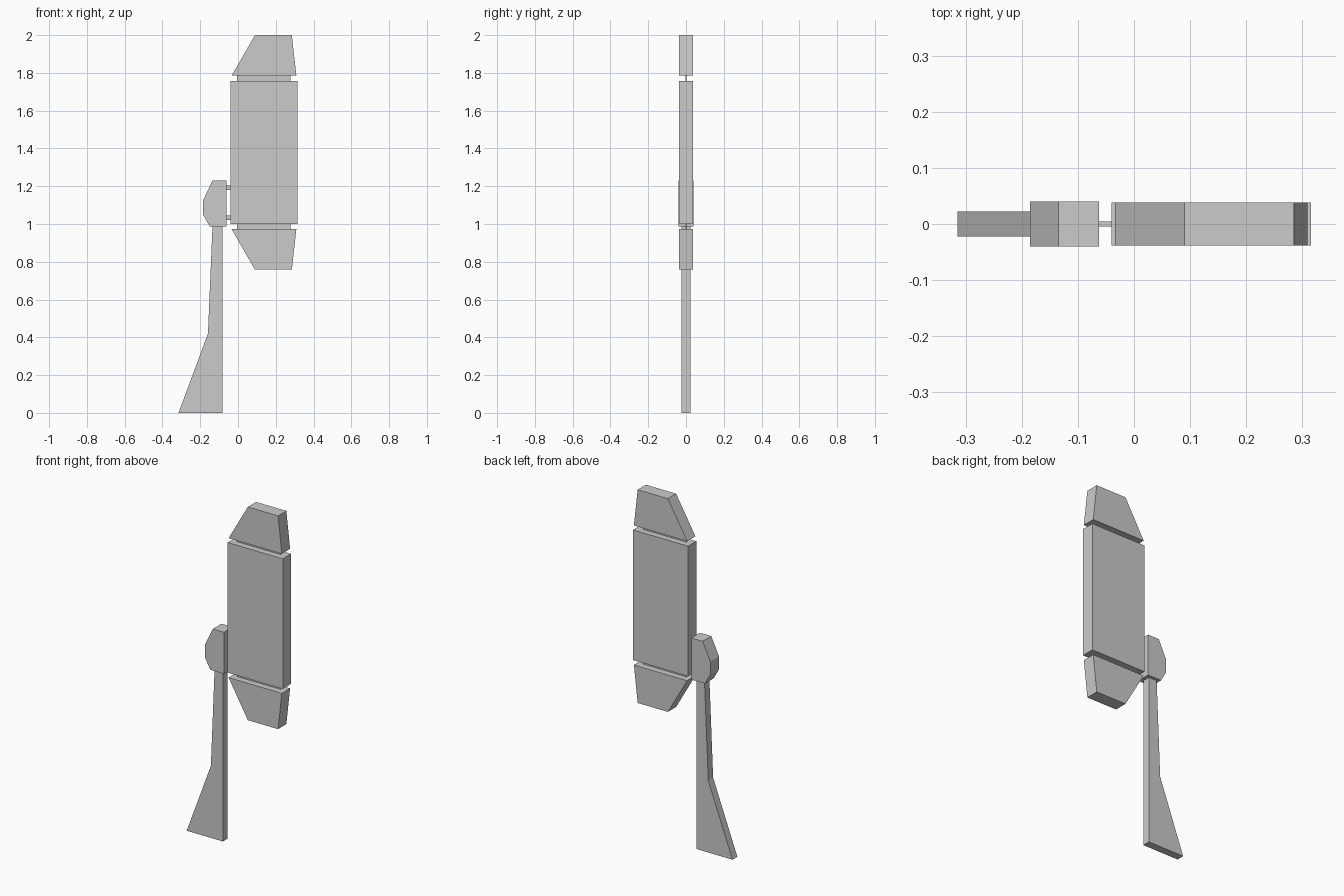
import bpy
import bmesh

cube = bpy.data.objects.get("Cube")
if cube:
    bpy.data.objects.remove(cube, do_unlink=True)

grey = bpy.data.materials.new("plain_grey")
grey.use_nodes = True
colour = (0.6, 0.6, 0.6, 1)
grey.diffuse_color = colour
grey.node_tree.nodes["Principled BSDF"].inputs["Base Color"].default_value = colour


def slab(name, outline, depth):
    """Extrude an x-z outline evenly about y = 0."""
    bm = bmesh.new()
    face = bm.faces.new([bm.verts.new((x, -depth / 2, z)) for x, z in outline])
    result = bmesh.ops.extrude_face_region(bm, geom=[face])
    back = [v for v in result["geom"] if isinstance(v, bmesh.types.BMVert)]
    bmesh.ops.translate(bm, verts=back, vec=(0, depth, 0))
    bmesh.ops.recalc_face_normals(bm, faces=bm.faces)
    mesh = bpy.data.meshes.new(name)
    bm.to_mesh(mesh)
    bm.free()
    mesh.materials.append(grey)
    obj = bpy.data.objects.new(name, mesh)
    bpy.context.collection.objects.link(obj)
    return obj


def box(name, x0, x1, z0, z1, depth):
    return slab(name, [(x0, z0), (x1, z0), (x1, z1), (x0, z1)], depth)


# Main panel, with tapered caps and thin joints mirrored about its mid height
MID = 1.379
box("main_panel", -0.04, 0.315, 1.0, 1.758, 0.076)
cap = [(-0.034, 0.406), (0.309, 0.406), (0.285, 0.621), (0.09, 0.621)]
for side, s in (("upper", 1), ("lower", -1)):
    slab(side + "_cap", [(x, MID + s * z) for x, z in cap], 0.076)
    box(side + "_cap_joint", -0.005, 0.277, MID + s * 0.375, MID + s * 0.41, 0.003)

# Hub beside the panel, joined by two small pins
slab("hub", [(-0.135, 1.23), (-0.062, 1.23), (-0.062, 0.988),
             (-0.15, 0.988), (-0.185, 1.05), (-0.185, 1.125)], 0.08)
for side, z in (("upper", 1.192), ("lower", 1.033)):
    box(side + "_pin", -0.07, -0.03, z - 0.013, z + 0.013, 0.009)

# Leg flaring out to a foot
slab("leg", [(-0.135, 0.99), (-0.082, 0.99), (-0.082, 0),
             (-0.315, 0), (-0.159, 0.42)], 0.045)
